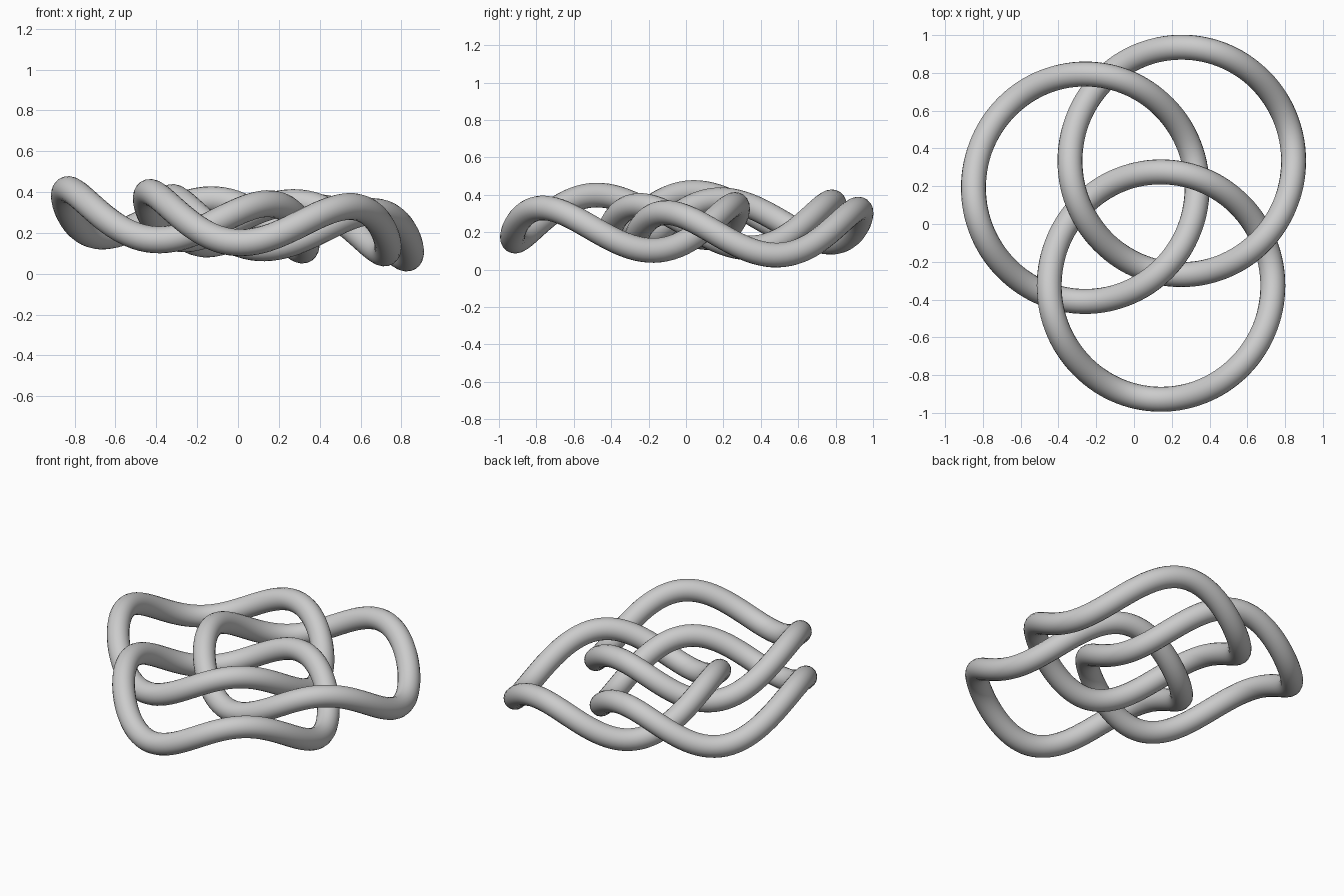
import bpy
from math import cos, sin, pi, radians

if "Cube" in bpy.data.objects:
    bpy.data.objects.remove(bpy.data.objects["Cube"])

TUBE = 0.066          # tube radius
RX, RY = 0.592, 0.602  # ring centre-line radii
WAVE = 0.108          # height of the three-fold wave
PHASE = radians(75)
TILT = -0.07          # the whole link leans down toward +x
N = 120


def wavy_ring(name, cx, cy, cz):
    curve = bpy.data.curves.new(name, 'CURVE')
    curve.dimensions = '3D'
    curve.bevel_depth = TUBE
    curve.bevel_resolution = 8
    spline = curve.splines.new('POLY')
    spline.points.add(N - 1)
    for i, p in enumerate(spline.points):
        u = 2 * pi * i / N
        z = cz + TILT * RX * cos(u) + WAVE * cos(3 * (u - PHASE))
        p.co = (cx + RX * cos(u), cy + RY * sin(u), z, 1)
    spline.use_cyclic_u = True
    ob = bpy.data.objects.new(name, curve)
    bpy.context.collection.objects.link(ob)
    # turn the swept tube into a smooth mesh
    bpy.ops.object.select_all(action='DESELECT')
    ob.select_set(True)
    bpy.context.view_layer.objects.active = ob
    bpy.ops.object.convert(target='MESH')
    bpy.ops.object.shade_smooth()


# three interlocked rings
wavy_ring("left_ring", -0.258, 0.192, 0.264)
wavy_ring("right_ring", 0.253, 0.334, 0.225)
wavy_ring("front_ring", 0.143, -0.326, 0.250)
